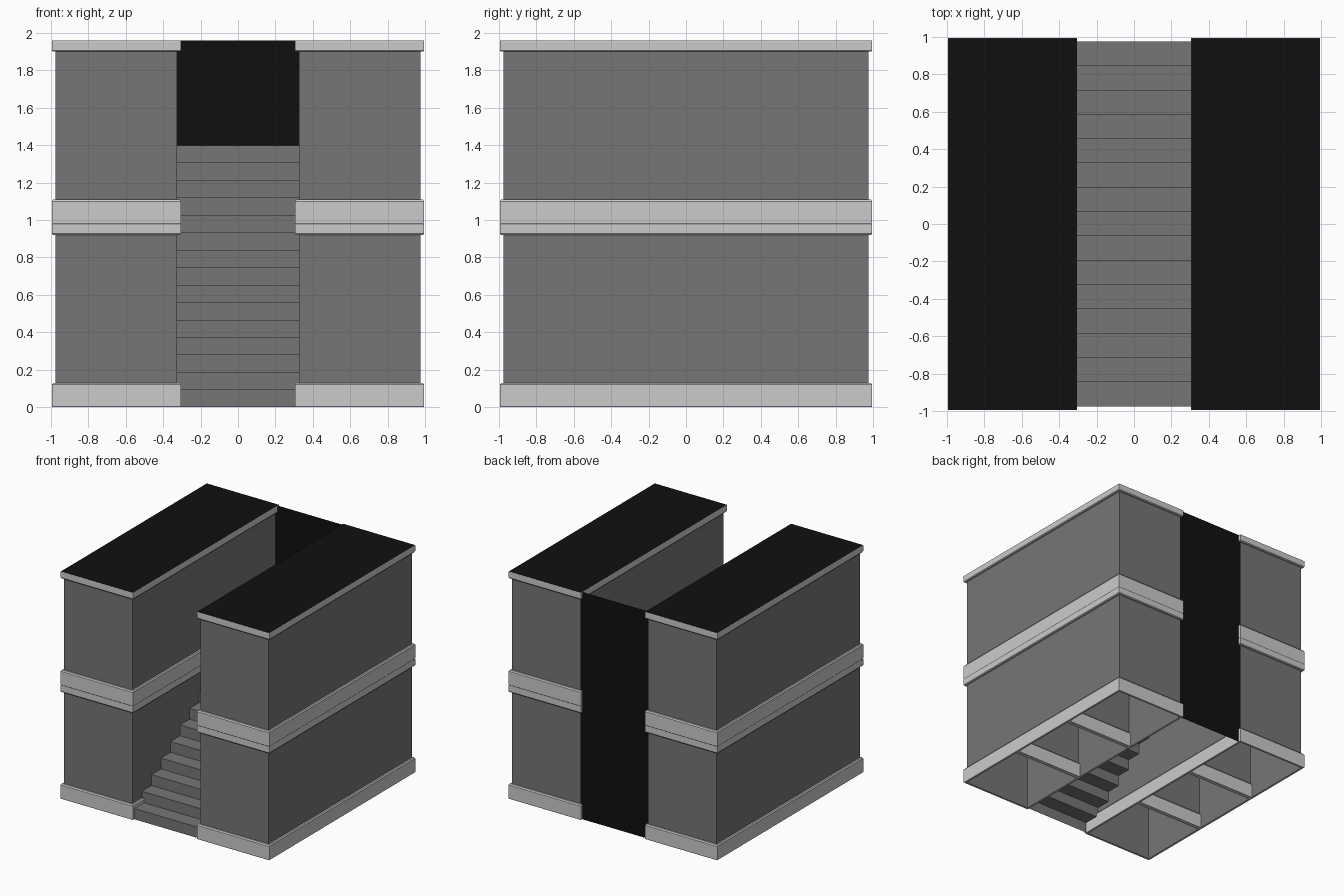
import bpy

if "Cube" in bpy.data.objects:
    bpy.data.objects.remove(bpy.data.objects["Cube"])

W = 0.325      # half width of one room
H = 0.98       # height of one storey
LIP = 0.02     # how far the trims stand out
STEPS = 15
RISE, RUN = 1.4 / STEPS, 1.95 / STEPS


def material(name, value):
    m = bpy.data.materials.new(name)
    m.diffuse_color = (value, value, value, 1)
    m.use_nodes = True
    m.node_tree.nodes["Principled BSDF"].inputs["Base Color"].default_value = m.diffuse_color
    return m


wall_mat = material("wall_grey", 0.18)
trim_mat = material("trim_grey", 0.8)
black_mat = material("roof_black", 0.005)


def make_mesh(name, verts, faces, mat):
    me = bpy.data.meshes.new(name)
    me.from_pydata(verts, [], faces)
    me.materials.append(mat)
    me.update()
    return me


def place(name, me, loc=(0, 0, 0)):
    ob = bpy.data.objects.new(name, me)
    ob.location = loc
    bpy.context.collection.objects.link(ob)
    return ob


def square_ring(name, profile, mat):
    """Sweep an (offset, height) profile around the room's square plan."""
    verts, faces = [], []
    for off, z in profile:
        r = W + off
        verts += [(-r, -r, z), (r, -r, z), (r, r, z), (-r, r, z)]
    for k in range(len(profile) - 1):
        for i in range(4):
            j = (i + 1) % 4
            faces.append((4 * k + i, 4 * k + j, 4 * k + 4 + j, 4 * k + 4 + i))
    return make_mesh(name, verts, faces, mat)


def strip(name, profile, mat, half=W):
    """Extrude a (y, z) profile across the stair channel."""
    verts = [(s * half, y, z) for y, z in profile for s in (-1, 1)]
    faces = [(2 * i, 2 * i + 1, 2 * i + 3, 2 * i + 2) for i in range(len(profile) - 1)]
    return make_mesh(name, verts, faces, mat)


# Parts of one room: open-bottomed walls, skirting, cornice, flat roof
walls = square_ring("room_walls", [(0, 0), (0, H)], wall_mat)
base = square_ring("base_trim", [(0, 0), (LIP - 0.003, 0), (LIP, 0.005), (LIP, 0.12),
                                 (LIP - 0.007, 0.13), (0, 0.13)], trim_mat)
crown = square_ring("top_trim", [(0, 0.92), (LIP - 0.005, 0.92), (LIP, 0.927),
                                 (LIP, H - 0.004), (LIP - 0.002, H)], trim_mat)
r = W + LIP - 0.002
roof = make_mesh("roof", [(-r, -r, H), (r, -r, H), (r, r, H), (-r, r, H)],
                 [(0, 1, 2, 3)], black_mat)

# Two wings, three rooms deep, two storeys high
for sx in (-1, 1):
    for row in (-1, 0, 1):
        for floor in (0, 1):
            loc = (sx * 2 * W, row * 2 * W, floor * H)
            for me in (walls, base, crown, roof):
                place(me.name, me, loc)

# Open staircase sheet between the wings
y0 = -3 * W
steps = [(y0, 0)]
for i in range(STEPS):
    z = (i + 1) * RISE
    steps += [(y0 + i * RUN, z), (y0 + (i + 1) * RUN, z)]
place("stairs", strip("stairs", steps, wall_mat))

# Black back wall closing the channel, split at the top step
# (profile runs downwards so that it faces the back)
yb = 3 * W
place("back_wall", strip("back_wall", [(yb, 2 * H), (yb, STEPS * RISE), (yb, 0)], black_mat))
